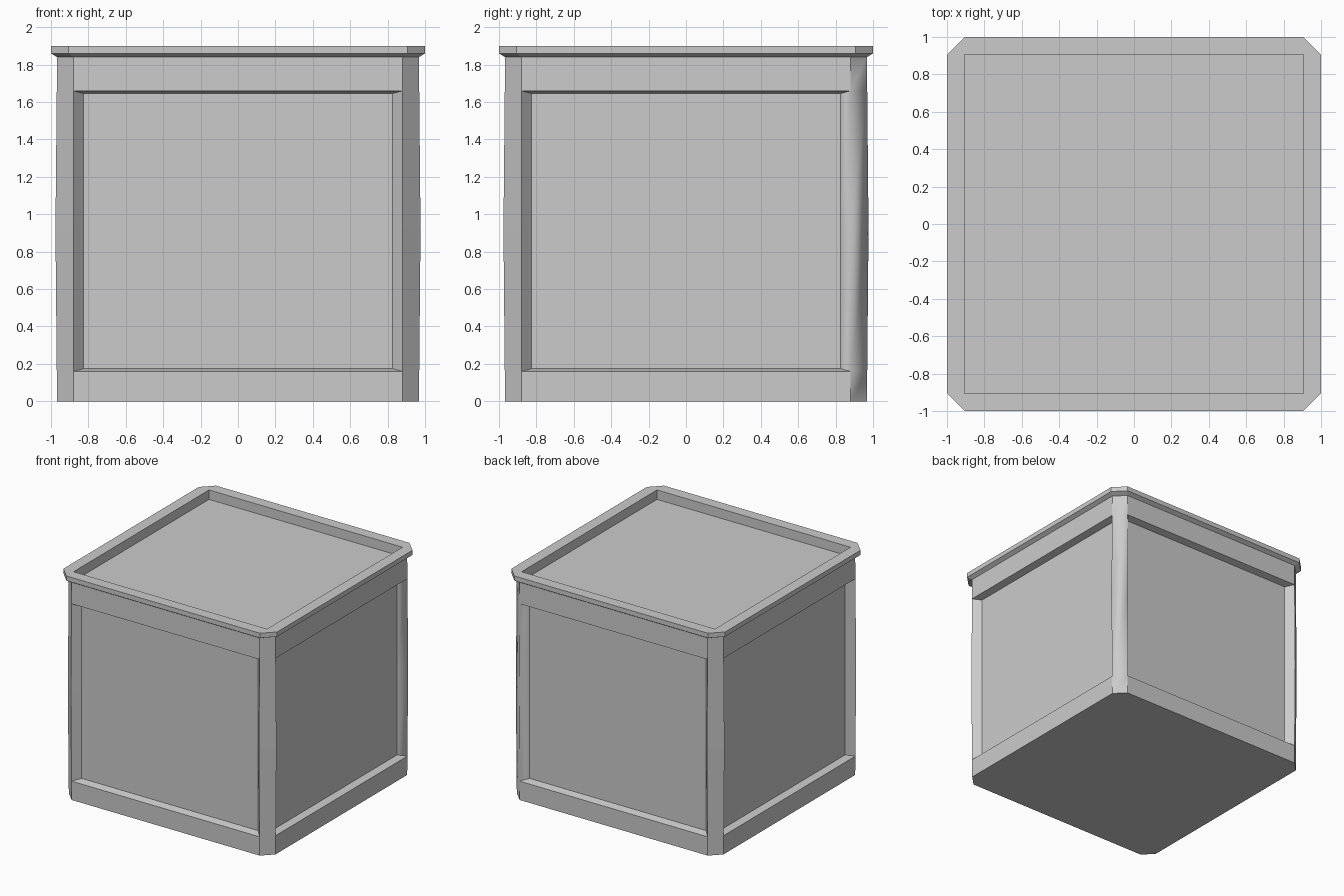
import bpy, bmesh
from math import pi
from mathutils import Matrix, Vector

if "Cube" in bpy.data.objects:
    bpy.data.objects.remove(bpy.data.objects["Cube"])


def turned(points, k):
    """Turn points about z by k quarter turns."""
    rot = Matrix.Rotation(k * pi / 2, 3, 'Z')
    return [rot @ Vector(p) for p in points]


def add(bm, points, k=0, smooth=False):
    f = bm.faces.new([bm.verts.new(p) for p in turned(points, k)])
    f.smooth = smooth
    return f


def finish(bm, name):
    bmesh.ops.remove_doubles(bm, verts=bm.verts, dist=0.0005)
    me = bpy.data.meshes.new(name)
    bm.to_mesh(me)
    bm.free()
    ob = bpy.data.objects.new(name, me)
    bpy.context.collection.objects.link(ob)
    return ob


def band(bm, lo, hi, k, side=True, smooth=False):
    """One quarter of a chamfered ring: front face and right-hand corner face.
    lo and hi are (half width, chamfer start, z)."""
    (h0, c0, z0), (h1, c1, z1) = lo, hi
    if side:
        add(bm, [(-c0, -h0, z0), (c0, -h0, z0), (c1, -h1, z1), (-c1, -h1, z1)], k)
    add(bm, [(c0, -h0, z0), (h0, -c0, z0), (h1, -c1, z1), (c1, -h1, z1)], k, smooth)


# Crate body: chamfered corner posts bulging slightly at mid height
C = 0.88
rings = [(0.967, C, 0), (0.969, C, 0.16), (0.976, C, 0.92),
         (0.969, C, 1.66), (0.967, C, 1.84)]
inner_z = [0.175, 0.92, 1.645]
IN, DEPTH = 0.825, 0.91

bm = bmesh.new()
for k in range(4):
    for i in range(4):
        band(bm, rings[i], rings[i + 1], k, side=i in (0, 3), smooth=k == 1)
    # Recessed panel with sloped surround
    outer = [[(s * C, -h, z) for h, c, z in rings[1:4]] for s in (-1, 1)]
    inner = [[(s * IN, -DEPTH, z) for z in inner_z] for s in (-1, 1)]
    (ol, orr), (il, ir) = outer, inner
    add(bm, il[::-1] + ir, k)
    add(bm, [ol[0], orr[0], ir[0], il[0]], k)
    add(bm, [il[2], ir[2], orr[2], ol[2]], k)
    for i in range(2):
        add(bm, [ol[i], il[i], il[i + 1], ol[i + 1]], k, smooth=k == 2)
        add(bm, [ir[i], orr[i], orr[i + 1], ir[i + 1]], k, smooth=k == 1)
# Underside
h = rings[0][0]
base = [p for k in range(4) for p in turned([(-C, -h, 0), (C, -h, 0)], k)]
add(bm, base[::-1])
finish(bm, "crate_body")

# Lid: flared chamfered rim around a sunken square floor
bm = bmesh.new()
R, FLOOR, TOP = 0.905, 1.82, 1.90
lid = [(0.967, C, 1.84), (1.0, R, 1.86), (1.0, R, TOP)]
for k in range(4):
    for i in range(2):
        band(bm, lid[i], lid[i + 1], k)
    add(bm, [(-R, -1, TOP), (R, -1, TOP), (R, -R, TOP), (-R, -R, TOP)], k)
    add(bm, [(R, -1, TOP), (1, -R, TOP), (R, -R, TOP)], k)
    add(bm, [(-R, -R, TOP), (R, -R, TOP), (R, -R, FLOOR), (-R, -R, FLOOR)], k)
add(bm, [(-R, -R, FLOOR), (R, -R, FLOOR), (R, R, FLOOR), (-R, R, FLOOR)])
finish(bm, "lid_rim")
